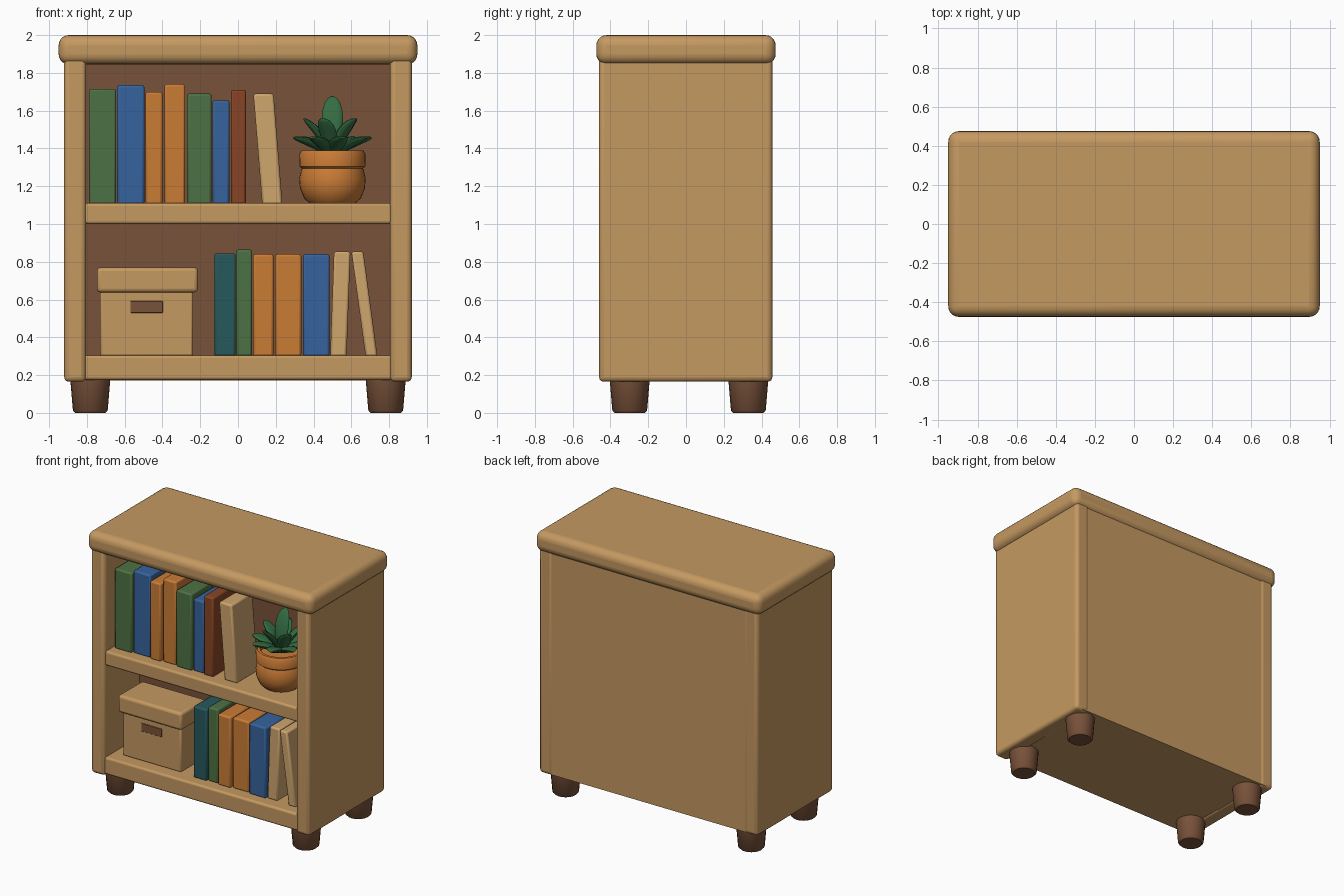
import bpy, bmesh, math
from mathutils import Matrix, Vector

if "Cube" in bpy.data.objects:
    bpy.data.objects.remove(bpy.data.objects["Cube"])


def material(name, rgb):
    m = bpy.data.materials.new(name)
    m.diffuse_color = (*rgb, 1)
    m.use_nodes = True
    m.node_tree.nodes["Principled BSDF"].inputs["Base Color"].default_value = m.diffuse_color
    return m


TAN = material("tan wood", (0.56, 0.32, 0.12))
BROWN = material("dark brown wood", (0.19, 0.084, 0.042))
CREAM = material("cream", (0.62, 0.38, 0.155))
GREEN = material("book green", (0.075, 0.165, 0.058))
LEAF = material("leaf green", (0.034, 0.15, 0.055))
BLUE = material("blue", (0.037, 0.125, 0.34))
ORANGE = material("orange", (0.59, 0.20, 0.036))
TEAL = material("teal", (0.019, 0.098, 0.107))
RUST = material("rust brown", (0.25, 0.06, 0.018))


def finish(name, bm, mat, bevel=0, segments=3):
    bmesh.ops.recalc_face_normals(bm, faces=bm.faces)
    me = bpy.data.meshes.new(name)
    bm.to_mesh(me)
    bm.free()
    me.materials.append(mat)
    ob = bpy.data.objects.new(name, me)
    bpy.context.collection.objects.link(ob)
    if bevel:
        mod = ob.modifiers.new("Bevel", 'BEVEL')
        mod.width, mod.segments = bevel, segments
    bpy.ops.object.select_all(action='DESELECT')
    ob.select_set(True)
    bpy.context.view_layer.objects.active = ob
    bpy.ops.object.shade_smooth_by_angle(angle=math.radians(40))
    return ob


def box(name, x, y, z, mat, bevel=0.0, segments=3, lean=0.0):
    """Box from (min, max) ranges; lean shifts the top sideways."""
    bm = bmesh.new()
    bmesh.ops.create_cube(bm, size=1)
    for v in bm.verts:
        a, b, c = v.co + Vector((0.5, 0.5, 0.5))
        v.co = (x[0] + a * (x[1] - x[0]) + lean * c,
                y[0] + b * (y[1] - y[0]), z[0] + c * (z[1] - z[0]))
    return finish(name, bm, mat, bevel, segments)


def lathe(name, profile, centre, mat, steps=32):
    """Closed solid of revolution from (radius, z) points on the axis."""
    bm = bmesh.new()
    vs = [bm.verts.new((r, 0, z)) for r, z in profile]
    es = [bm.edges.new(p) for p in zip(vs, vs[1:])]
    bmesh.ops.spin(bm, geom=vs + es, axis=(0, 0, 1), cent=(0, 0, 0),
                   angle=math.tau, steps=steps, use_duplicate=False)
    bmesh.ops.remove_doubles(bm, verts=bm.verts, dist=1e-4)
    bmesh.ops.translate(bm, verts=bm.verts, vec=centre)
    return finish(name, bm, mat)


# Cabinet carcass
box("top_slab", (-0.95, 0.95), (-0.475, 0.475), (1.845, 2.0), TAN, 0.055, 5)
for side, s in (("left", -1), ("right", 1)):
    xs = sorted((s * 0.805, s * 0.92))
    box(side + "_side_panel", xs, (-0.46, 0.457), (0.165, 1.9), TAN, 0.025)
box("back_body", (-0.86, 0.86), (-0.03, 0.452), (0.172, 1.9), TAN)
box("inner_back_panel", (-0.81, 0.81), (-0.038, -0.029), (0.25, 1.86), BROWN)
box("bottom_shelf", (-0.83, 0.83), (-0.445, 0.1), (0.175, 0.305), TAN, 0.015)
box("middle_shelf", (-0.83, 0.83), (-0.44, 0.1), (1.0, 1.11), TAN, 0.015)

# Four tapered feet
for fx in (-0.782, 0.782):
    for fy in (-0.298, 0.33):
        lathe("foot", [(0, 0), (0.08, 0), (0.092, 0.012), (0.108, 0.2), (0, 0.2)],
              (fx, fy, 0), BROWN, 20)

# Books: left, right, top height, colour, lean
upper = [(-0.79, -0.645, 1.715, GREEN, 0), (-0.64, -0.495, 1.735, BLUE, 0),
         (-0.49, -0.40, 1.70, ORANGE, 0), (-0.39, -0.28, 1.74, ORANGE, 0),
         (-0.27, -0.14, 1.69, GREEN, 0), (-0.135, -0.045, 1.655, BLUE, 0),
         (-0.038, 0.042, 1.71, RUST, 0), (0.128, 0.235, 1.69, CREAM, -0.047)]
lower = [(-0.125, -0.012, 0.845, TEAL, 0), (-0.01, 0.075, 0.865, GREEN, 0),
         (0.08, 0.188, 0.84, ORANGE, 0), (0.197, 0.335, 0.84, ORANGE, 0),
         (0.343, 0.485, 0.84, BLUE, 0), (0.488, 0.575, 0.855, CREAM, 0.02),
         (0.675, 0.738, 0.855, CREAM, -0.075)]
for row, base, books in (("upper", 1.105, upper), ("lower", 0.30, lower)):
    for i, (x0, x1, top, mat, lean) in enumerate(books):
        box(f"{row}_book", (x0, x1), (-0.36 + 0.012 * (i % 2), -0.09),
            (base, top), mat, 0.012, 2, lean)

# Storage box with lid and handle slot
box("storage_box", (-0.73, -0.238), (-0.345, -0.1), (0.30, 0.66), TAN, 0.012, 2)
box("storage_box_lid", (-0.747, -0.212), (-0.38, -0.085), (0.638, 0.77), TAN, 0.02)
box("handle_slot", (-0.57, -0.398), (-0.351, -0.343), (0.53, 0.592), BROWN, 0.003, 2)

# Plant pot with rim
POT = Vector((0.5, -0.195, 0))
lathe("plant_pot", [(0, 1.105), (0.115, 1.105), (0.15, 1.135), (0.172, 1.19),
                    (0.176, 1.24), (0.166, 1.285), (0.162, 1.295), (0.174, 1.305),
                    (0.176, 1.37), (0.165, 1.388), (0.145, 1.388), (0.138, 1.36),
                    (0, 1.36)], POT, ORANGE)


def leaf(angle, tilt, length, width, z):
    """Plump pointed leaf growing from the pot and arching outwards."""
    bm = bmesh.new()
    bmesh.ops.create_uvsphere(bm, u_segments=12, v_segments=10, radius=1)
    for v in bm.verts:
        t = (v.co.z + 1) / 2
        w = width * (0.65 + 0.5 * t)
        crease = -0.015 * (1 - abs(v.co.x)) * t
        v.co = (v.co.x * w, v.co.y * 0.022 + crease - 0.25 * length * t * t, t * length)
    bm.transform(Matrix.Translation(POT + Vector((0, 0, z)))
                 @ Matrix.Rotation(angle, 4, 'Z') @ Matrix.Rotation(tilt, 4, 'X'))
    finish("leaf", bm, LEAF)


# Rosette of leaves
for k in range(8):
    leaf(k * math.tau / 8 + 0.25, math.radians(48), 0.225, 0.052, 1.36)
for k in range(5):
    leaf(k * math.tau / 5 + 0.9, math.radians(20), 0.24, 0.052, 1.36)
leaf(math.pi, math.radians(-6), 0.31, 0.06, 1.36)
